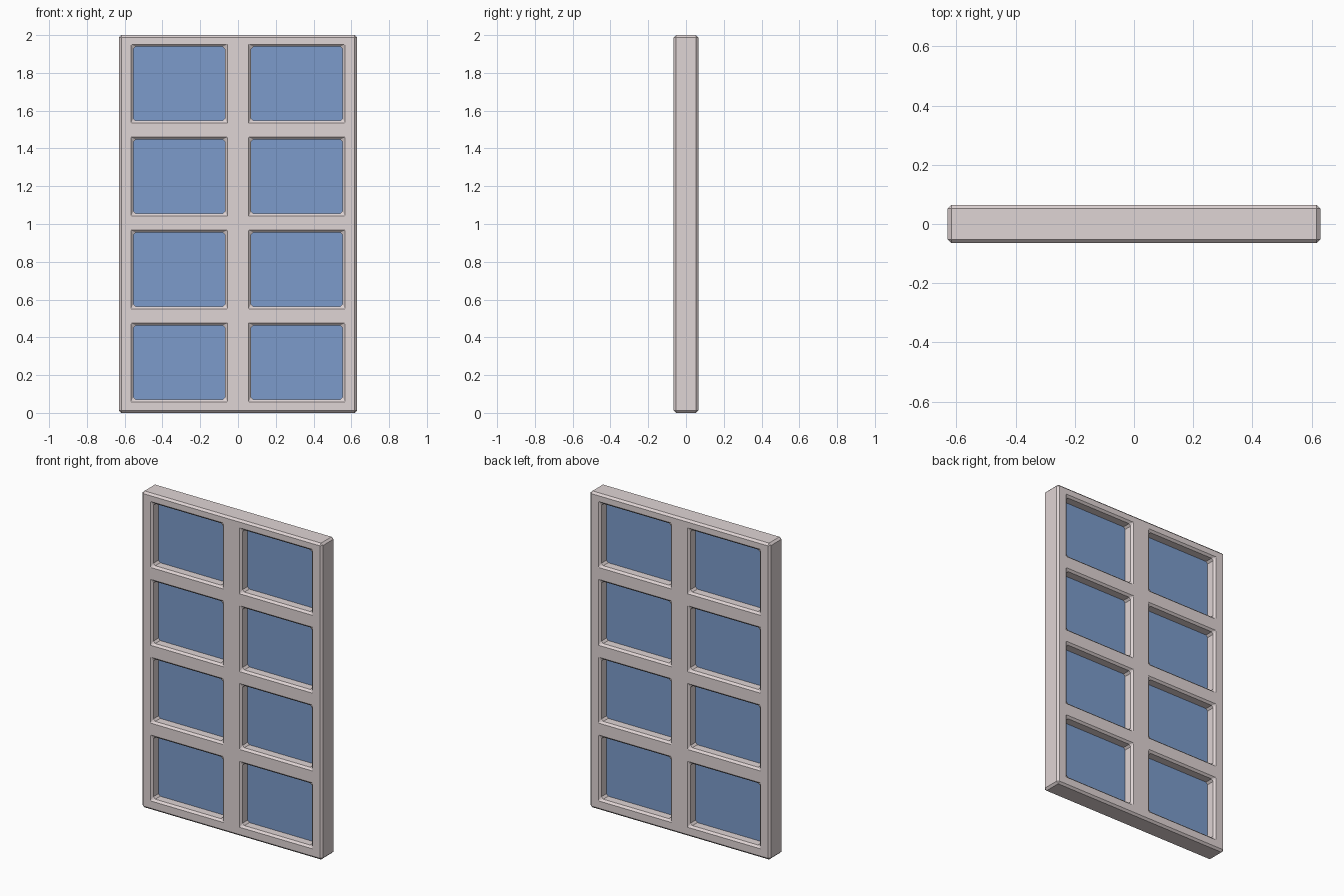
import bpy, bmesh

if "Cube" in bpy.data.objects:
    bpy.data.objects.remove(bpy.data.objects["Cube"])

HALF_DEPTH = 0.065
CHAMFER = 0.0125
PANE_H = 0.392
CENTRES = [0.267 + 0.492 * k for k in range(4)]
COLS = [(-0.5545, -0.069), (0.069, 0.5545)]


def material(name, color):
    m = bpy.data.materials.new(name)
    m.diffuse_color = (*color, 1)
    m.use_nodes = True
    m.node_tree.nodes["Principled BSDF"].inputs["Base Color"].default_value = m.diffuse_color
    return m


def add_object(name, bm, mat):
    me = bpy.data.meshes.new(name)
    bm.to_mesh(me)
    bm.free()
    me.materials.append(mat)
    ob = bpy.data.objects.new(name, me)
    bpy.context.collection.objects.link(ob)
    return ob


# Window frame: front lattice with open cells, extruded to full depth
xs = [-0.63] + [x for c in COLS for x in c] + [0.63]
zs = [0.0] + [z for c in CENTRES for z in (c - PANE_H / 2, c + PANE_H / 2)] + [2.0]
bm = bmesh.new()
grid = [[bm.verts.new((x, -HALF_DEPTH, z)) for z in zs] for x in xs]
for i in range(len(xs) - 1):
    for j in range(len(zs) - 1):
        if not (i % 2 and j % 2):
            bm.faces.new((grid[i][j], grid[i + 1][j], grid[i + 1][j + 1], grid[i][j + 1]))
ext = bmesh.ops.extrude_face_region(bm, geom=bm.faces[:], use_keep_orig=True)
moved = [g for g in ext["geom"] if isinstance(g, bmesh.types.BMVert)]
bmesh.ops.translate(bm, verts=moved, vec=(0, 2 * HALF_DEPTH, 0))
bmesh.ops.recalc_face_normals(bm, faces=bm.faces[:])
frame = add_object("window_frame", bm, material("frame_paint", (0.74, 0.66, 0.66)))

# Flat chamfer on every sharp edge, including the opening corners
bev = frame.modifiers.new("chamfer", "BEVEL")
bev.width = CHAMFER
bev.segments = 1
bev.limit_method = 'ANGLE'

# Glass panes: thin slabs at mid depth, edges just inside the frame walls
glass = material("glass_blue", (0.2, 0.33, 0.6))
for col, (x0, x1) in enumerate(COLS):
    for row, zc in enumerate(CENTRES):
        bm = bmesh.new()
        bmesh.ops.create_cube(bm, size=1)
        bmesh.ops.scale(bm, verts=bm.verts[:], vec=(x1 - x0 + 0.01, 0.006, PANE_H + 0.01))
        pane = add_object(f"glass_pane_{col}_{row}", bm, glass)
        pane.location = ((x0 + x1) / 2, 0, zc)
